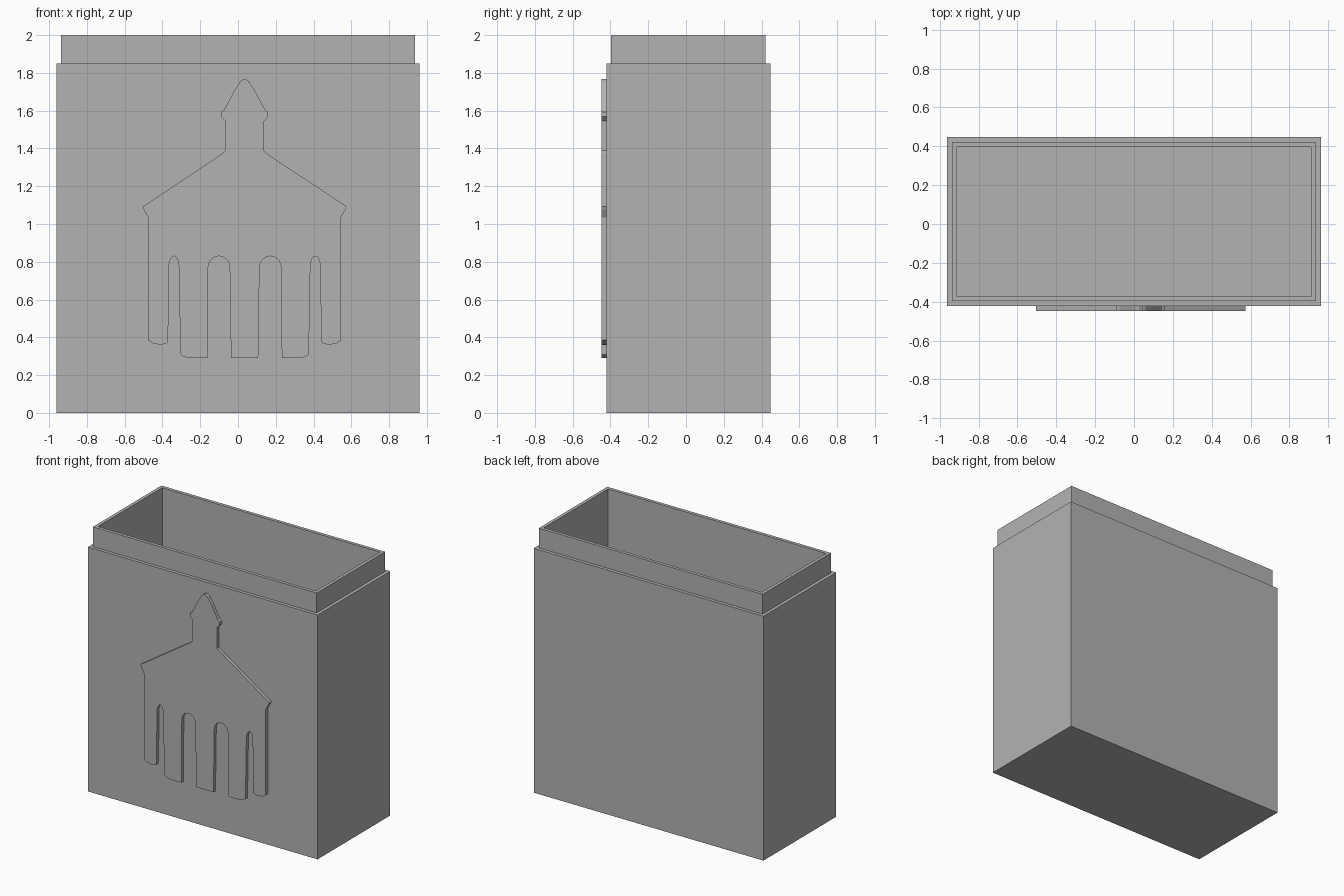
import bpy, bmesh, math

cube = bpy.data.objects.get("Cube")
if cube:
    bpy.data.objects.remove(cube, do_unlink=True)

GREY = (0.45, 0.45, 0.45, 1)
grey = bpy.data.materials.new("plain grey")
grey.use_nodes = True
grey.diffuse_color = GREY
grey.node_tree.nodes["Principled BSDF"].inputs["Base Color"].default_value = GREY


def add_object(name, bm):
    bmesh.ops.recalc_face_normals(bm, faces=bm.faces[:])
    mesh = bpy.data.meshes.new(name)
    bm.to_mesh(mesh)
    bm.free()
    mesh.materials.append(grey)
    obj = bpy.data.objects.new(name, mesh)
    bpy.context.collection.objects.link(obj)
    return obj


# Hollow box: rectangular rings (inset from the outer wall, height) joined in order
HALF_X, FRONT, BACK = 0.962, -0.422, 0.447
rings = [(0, 0), (0, 1.85), (0.025, 1.85), (0.025, 2), (0.05, 2), (0.05, 0.05)]
bm = bmesh.new()
loops = []
for inset, z in rings:
    x, y0, y1 = HALF_X - inset, FRONT + inset, BACK - inset
    loops.append([bm.verts.new((px, py, z))
                  for px, py in ((-x, y0), (x, y0), (x, y1), (-x, y1))])
for low, high in zip(loops, loops[1:]):
    for i in range(4):
        j = (i + 1) % 4
        bm.faces.new((low[i], low[j], high[j], high[i]))
bm.faces.new(loops[0])
bm.faces.new(loops[-1])
add_object("box_with_stepped_rim", bm)


# Raised chapel silhouette on the front
def arch(left, right, spring=0.77, top=0.83, steps=10):
    """Round-headed opening traced from its left spring to its right one."""
    mid, radius = (left + right) / 2, (right - left) / 2
    return [(mid - radius * math.cos(math.pi * i / steps),
             spring + (top - spring) * math.sin(math.pi * i / steps))
            for i in range(steps + 1)]


CENTRE = 0.035
half = [(0.03, 1.768), (0.012, 1.755), (-0.02, 1.705), (-0.065, 1.62),
        (-0.075, 1.602), (-0.09, 1.592), (-0.09, 1.568), (-0.068, 1.545),
        (-0.068, 1.388), (-0.08, 1.375), (-0.505, 1.092), (-0.5, 1.078),
        (-0.475, 1.035), (-0.475, 0.385), (-0.45, 0.368), (-0.41, 0.36),
        (-0.375, 0.37), (-0.37, 0.39)]
half += arch(-0.366, -0.313)
half += [(-0.305, 0.31), (-0.288, 0.298), (-0.26, 0.29), (-0.162, 0.29)]
half += arch(-0.158, -0.044)
half += [(-0.037, 0.29)]
outline = half + [(2 * CENTRE - x, z) for x, z in reversed(half)]

bm = bmesh.new()
face = bm.faces.new([bm.verts.new((x, FRONT + 0.003, z)) for x, z in outline])
solid = bmesh.ops.extrude_face_region(bm, geom=[face])
moved = [g for g in solid["geom"] if isinstance(g, bmesh.types.BMVert)]
bmesh.ops.translate(bm, verts=moved, vec=(0, -BACK - FRONT - 0.003, 0))
add_object("chapel_relief", bm)
